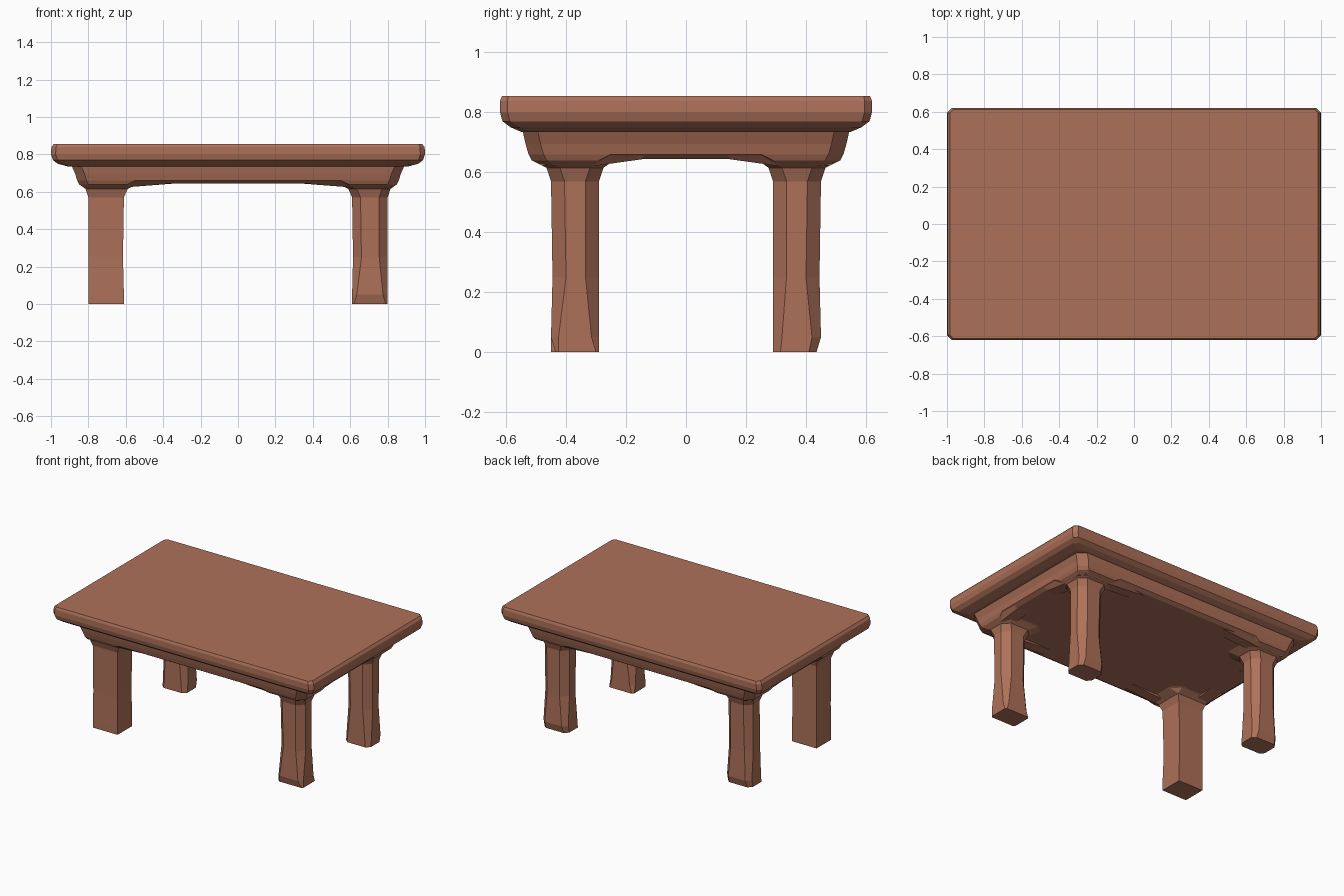
import bpy, bmesh

if "Cube" in bpy.data.objects:
    bpy.data.objects.remove(bpy.data.objects["Cube"])

wood = bpy.data.materials.new("warm brown wood")
wood.diffuse_color = (0.42, 0.165, 0.10, 1)
wood.use_nodes = True
wood.node_tree.nodes["Principled BSDF"].inputs["Base Color"].default_value = wood.diffuse_color


def ring(x0, x1, y0, y1, c, z):
    """Rectangle with cut corners, as eight points."""
    return [(x0 + c, y0, z), (x1 - c, y0, z), (x1, y0 + c, z), (x1, y1 - c, z),
            (x1 - c, y1, z), (x0 + c, y1, z), (x0, y1 - c, z), (x0, y0 + c, z)]


def loft(name, rings):
    """Skin a stack of rings, listed bottom to top, and close both ends."""
    bm = bmesh.new()
    loops = [[bm.verts.new(p) for p in r] for r in rings]
    for a, b in zip(loops, loops[1:]):
        for i in range(8):
            j = (i + 1) % 8
            bm.faces.new((a[i], a[j], b[j], b[i]))
    bm.faces.new(loops[0][::-1])
    bm.faces.new(loops[-1])
    bmesh.ops.remove_doubles(bm, verts=bm.verts, dist=0.0005)
    bmesh.ops.recalc_face_normals(bm, faces=bm.faces)
    mesh = bpy.data.meshes.new(name)
    bm.to_mesh(mesh)
    bm.free()
    mesh.materials.append(wood)
    obj = bpy.data.objects.new(name, mesh)
    bpy.context.collection.objects.link(obj)
    return obj


def centred(hx, hy, c, z):
    return ring(-hx, hx, -hy, hy, c, z)


# Table top with softened edges
loft("table_top", [centred(0.91, 0.55, 0.03, 0.735),
                   centred(0.965, 0.585, 0.03, 0.75),
                   centred(0.99, 0.612, 0.025, 0.77),
                   centred(1.0, 0.62, 0.025, 0.80),
                   centred(0.998, 0.62, 0.025, 0.838),
                   centred(0.985, 0.613, 0.02, 0.855)])

# Stepped apron under the top
loft("apron", [centred(0.83, 0.50, 0.05, 0.645),
               centred(0.86, 0.525, 0.05, 0.66),
               centred(0.87, 0.535, 0.05, 0.695),
               centred(0.89, 0.545, 0.05, 0.74)])

# Legs: side signs, then corner cuts at the foot, ankle, middle and knee
legs = {"front_left_leg": (-1, -1, 0, 0, 0, 0),
        "front_right_leg": (1, -1, 0.01, 0.025, 0.045, 0.045),
        "back_left_leg": (-1, 1, 0.025, 0.03, 0.04, 0.045),
        "back_right_leg": (1, 1, 0.025, 0.03, 0.045, 0.045)}


def leg_ring(sx, sy, inner_x, outer_x, inner_y, outer_y, c, z):
    xs = sorted((sx * inner_x, sx * outer_x))
    ys = sorted((sy * inner_y, sy * outer_y))
    return ring(*xs, *ys, c, z)


for name, (sx, sy, foot, ankle, middle, knee) in legs.items():
    soft = 0.015 if foot else 0
    loft(name, [
        leg_ring(sx, sy, 0.61, 0.80, 0.29, 0.45 - soft, foot, 0.0),
        leg_ring(sx, sy, 0.61, 0.80, 0.29, 0.45, ankle, 0.05),
        leg_ring(sx, sy, 0.615, 0.80, 0.29, 0.445, middle, 0.25),
        leg_ring(sx, sy, 0.61, 0.80, 0.29, 0.45, knee, 0.57),
        # Flare into the apron
        leg_ring(sx, sy, 0.59, 0.815, 0.275, 0.465, knee, 0.615),
        leg_ring(sx, sy, 0.54, 0.85, 0.24, 0.515, 0.05, 0.64),
        leg_ring(sx, sy, 0.50, 0.86, 0.20, 0.525, 0.05, 0.66)])


# Shallow brackets that arch the apron edge down towards each leg
def bracket(name, sx, sy, along_x):
    if along_x:
        xs, ys = (0.30, 0.62, 0.80), (0.41, 0.52)
        pts = [(xs[0], 0.647), (xs[1], 0.622), (xs[2], 0.622), (xs[2], 0.66), (xs[0], 0.66)]
        sides = [[(sx * u, sy * v, z) for u, z in pts] for v in ys]
    else:
        pts = [(0.12, 0.647), (0.30, 0.622), (0.45, 0.622), (0.45, 0.66), (0.12, 0.66)]
        sides = [[(sx * v, sy * u, z) for u, z in pts] for v in (0.74, 0.855)]
    bm = bmesh.new()
    a, b = [[bm.verts.new(p) for p in s] for s in sides]
    # Tuck the outer lower edge inward so the bracket slopes
    for v in b[:3]:
        if along_x:
            v.co.y -= sy * 0.04
        else:
            v.co.x -= sx * 0.03
    for i in range(5):
        j = (i + 1) % 5
        bm.faces.new((a[i], a[j], b[j], b[i]))
    bm.faces.new(a)
    bm.faces.new(b)
    bmesh.ops.recalc_face_normals(bm, faces=bm.faces)
    mesh = bpy.data.meshes.new(name)
    bm.to_mesh(mesh)
    bm.free()
    mesh.materials.append(wood)
    bpy.context.collection.objects.link(bpy.data.objects.new(name, mesh))


for sx in (-1, 1):
    for sy in (-1, 1):
        bracket("long_side_bracket", sx, sy, True)
        bracket("short_side_bracket", sx, sy, False)
